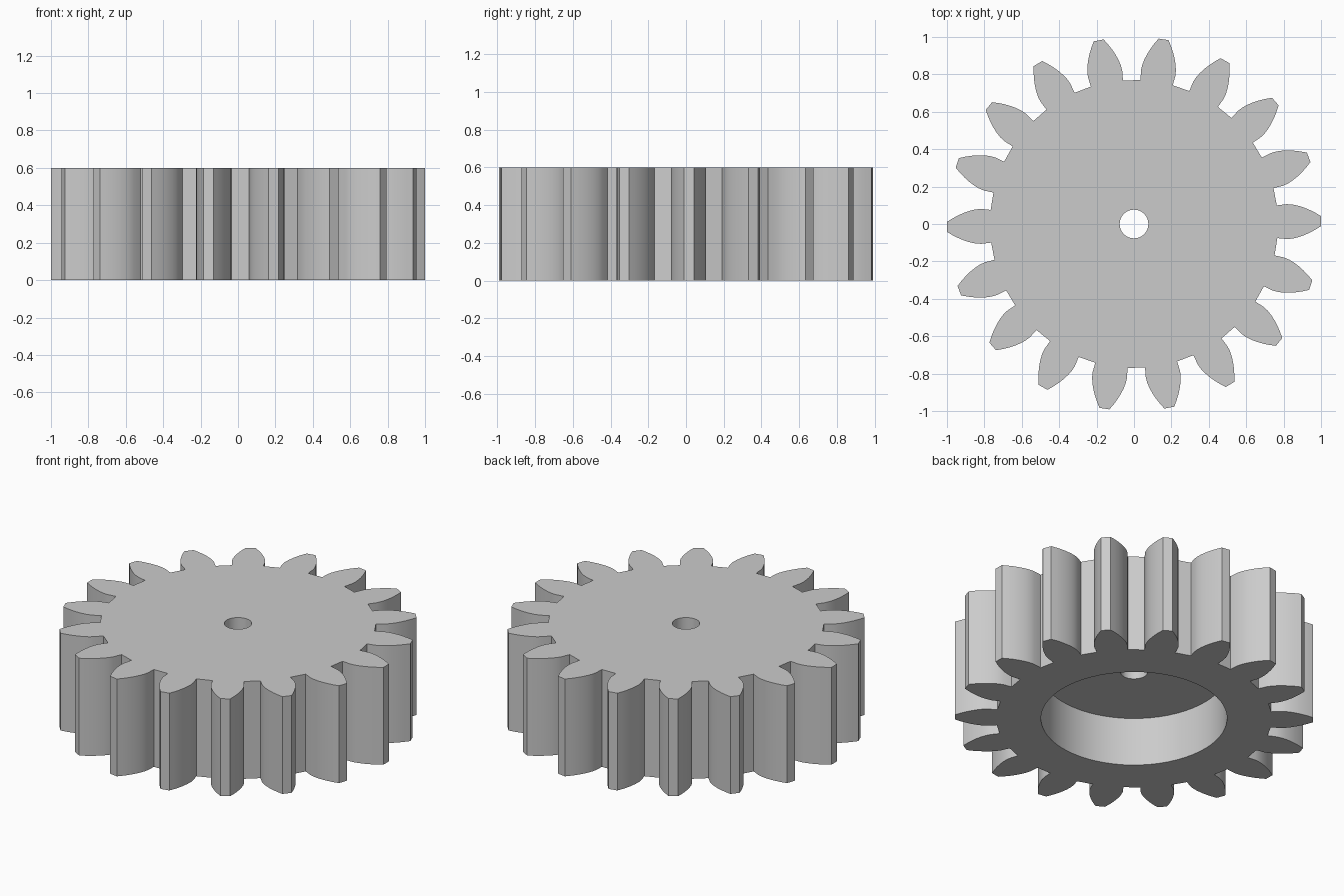
import bpy, bmesh
from math import sin, cos, tan, acos, radians, pi

if "Cube" in bpy.data.objects:
    bpy.data.objects.remove(bpy.data.objects["Cube"])

TEETH = 18
HEIGHT, RECESS_TOP = 0.6, 0.3
TIP_R, PITCH_R, ROOT_R = 1.0, 0.9, 0.77
RECESS_R, BORE_R = 0.52, 0.077
PRESSURE = radians(24)
BASE_R = PITCH_R * cos(PRESSURE)
TURN = radians(0.9)
FLANK_STEPS = 6


def involute(r):
    a = acos(min(1, BASE_R / r))
    return tan(a) - a


def half_angle(r):
    # half of the tooth's angular thickness at radius r
    return pi / (2 * TEETH) + tan(PRESSURE) - PRESSURE - involute(max(r, BASE_R))


def polar(r, a):
    return r * cos(a), r * sin(a)


def gear_outline():
    radii = [ROOT_R] + [BASE_R + (TIP_R - BASE_R) * i / FLANK_STEPS
                        for i in range(FLANK_STEPS + 1)]
    points = []
    for t in range(TEETH):
        mid = TURN + 2 * pi * t / TEETH
        points += [polar(r, mid - half_angle(r)) for r in radii]
        points += [polar(r, mid + half_angle(r)) for r in reversed(radii)]
    return points


def circle(r, n):
    return [polar(r, 2 * pi * i / n) for i in range(n)]


bm = bmesh.new()


def loop(points, z):
    verts = [bm.verts.new((x, y, z)) for x, y in points]
    return verts, [bm.edges.new((verts[i - 1], verts[i])) for i in range(len(verts))]


def wall(low, high):
    for i in range(len(low)):
        bm.faces.new((low[i - 1], low[i], high[i], high[i - 1]))


def ring_face(outer, inner, z_dir):
    bmesh.ops.triangle_fill(bm, use_beauty=True, edges=outer + inner,
                            normal=(0, 0, z_dir))


# Boundary loops of the toothed rim, underside recess and bore
rim_low, rim_low_e = loop(gear_outline(), 0)
rim_high, rim_high_e = loop(gear_outline(), HEIGHT)
recess_low, recess_low_e = loop(circle(RECESS_R, 64), 0)
recess_high, recess_high_e = loop(circle(RECESS_R, 64), RECESS_TOP)
bore_low, bore_low_e = loop(circle(BORE_R, 24), RECESS_TOP)
bore_high, bore_high_e = loop(circle(BORE_R, 24), HEIGHT)

# Flat faces, then upright walls
ring_face(rim_high_e, bore_high_e, 1)
ring_face(rim_low_e, recess_low_e, -1)
ring_face(recess_high_e, bore_low_e, -1)
wall(rim_low, rim_high)
wall(recess_low, recess_high)
wall(bore_low, bore_high)
bmesh.ops.recalc_face_normals(bm, faces=bm.faces)

mesh = bpy.data.meshes.new("spur_gear")
bm.to_mesh(mesh)
bm.free()
gear = bpy.data.objects.new("spur_gear", mesh)
bpy.context.collection.objects.link(gear)

# Plain grey finish
grey = bpy.data.materials.new("light_grey")
grey.use_nodes = True
colour = (0.6, 0.6, 0.6, 1)
grey.diffuse_color = colour
grey.node_tree.nodes["Principled BSDF"].inputs["Base Color"].default_value = colour
mesh.materials.append(grey)

# Smooth flanks with crisp edges
bpy.ops.object.select_all(action='DESELECT')
gear.select_set(True)
bpy.context.view_layer.objects.active = gear
bpy.ops.object.shade_smooth_by_angle(angle=radians(25))
